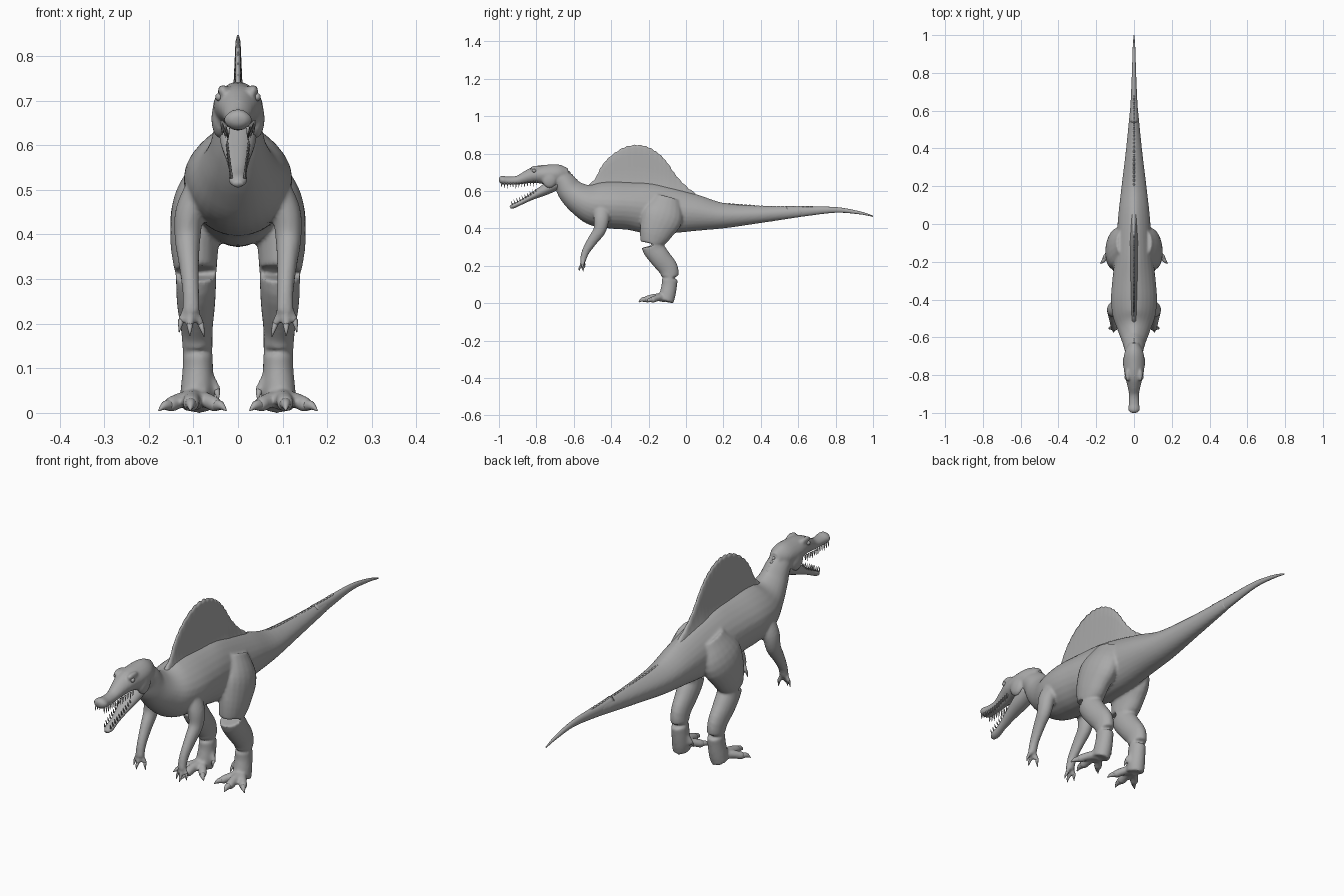
import bpy, bmesh, math
from mathutils import Vector

cube = bpy.data.objects.get("Cube")
if cube:
    bpy.data.objects.remove(cube)

grey = bpy.data.materials.new("skin grey")
grey.use_nodes = True
SKIN = (0.4, 0.4, 0.4, 1)
grey.diffuse_color = SKIN
bsdf = grey.node_tree.nodes["Principled BSDF"]
bsdf.inputs["Base Color"].default_value = SKIN
bsdf.inputs["Roughness"].default_value = 0.7


def finish(bm, name):
    bmesh.ops.recalc_face_normals(bm, faces=bm.faces)
    for f in bm.faces:
        f.smooth = True
    mesh = bpy.data.meshes.new(name)
    bm.to_mesh(mesh)
    bm.free()
    mesh.materials.append(grey)
    ob = bpy.data.objects.new(name, mesh)
    bpy.context.collection.objects.link(ob)
    return ob


def spline(rows, steps):
    """Smooth curve through rows of any length."""
    rows = [Vector(r) for r in rows]
    ext = [rows[0] * 2 - rows[1]] + rows + [rows[-1] * 2 - rows[-2]]
    out = []
    for a, b, c, d in zip(ext, ext[1:], ext[2:], ext[3:]):
        for i in range(steps):
            t = i / steps
            out.append(b + (c - a) * t / 2 + (a * 2 - b * 5 + c * 4 - d) * t * t / 2
                       + (b * 3 - a - c * 3 + d) * t ** 3 / 2)
    return out + [rows[-1]]


def loft(bm, rows, sides=20, steps=4, pinch=0.0):
    """Skin ellipses along a path; row = x, y, z, half width, half depth."""
    pts = spline(rows, steps)
    pos = [Vector(p[:3]) for p in pts]
    rings = []
    for i, p in enumerate(pts):
        t = (pos[min(i + 1, len(pos) - 1)] - pos[max(i - 1, 0)]).normalized()
        side = Vector((1, 0, 0))
        side = (side - t * side.dot(t)).normalized()
        up = side.cross(t)
        if up.z < 0:
            up.negate()
        ring = []
        for k in range(sides):
            a = math.tau * k / sides
            w = math.cos(a) * (1 - pinch * max(0, math.sin(a)) ** 2)
            ring.append(bm.verts.new(pos[i] + side * p[3] * w + up * p[4] * math.sin(a)))
        rings.append(ring)
    for a, b in zip(rings, rings[1:]):
        for k in range(sides):
            n = (k + 1) % sides
            bm.faces.new((a[k], a[n], b[n], b[k]))
    bm.faces.new(rings[0])
    bm.faces.new(rings[-1])


def path(rows, s=1):
    return [(s * r[0],) + tuple(r[1:]) for r in rows]


def digit(flesh, claws, start, tip, r, claw, s):
    """One toe or finger, with a curved claw at its end."""
    a, b, c = Vector(start), Vector(tip), Vector(claw)
    mid = a.lerp(b, 0.5) + Vector((0, 0, r * 0.3))
    loft(flesh, path([(*a, r * 1.3, r * 1.3), (*mid, r, r),
                      (*b, r * 0.95, r * 0.95), (*b.lerp(c, 0.3), r / 2, r / 2)], s), 12)
    bend = b.lerp(c, 0.5) + Vector((0, -r * 0.2, r * 0.25))
    loft(claws, path([(*b, r * 0.75, r * 0.75), (*bend, r * 0.5, r * 0.55),
                      (*c, r * 0.08, r * 0.08)], s), 8)


def spike(bm, base, tip, r):
    loft(bm, [(*base, r, r), (*Vector(base).lerp(tip, 0.6), r * 0.6, r * 0.6),
              (*tip, r * 0.1, r * 0.1)], 6, 1)


def ball(bm, centre, size):
    made = bmesh.ops.create_uvsphere(bm, u_segments=16, v_segments=10, radius=1)
    for v in made["verts"]:
        v.co = Vector(centre) + Vector(a * b for a, b in zip(v.co, size))


# Torso, neck and thick part of the tail
body = bmesh.new()
loft(body, [(0, .62, .49, .02, .028), (0, .4, .475, .042, .046), (0, .2, .468, .066, .068),
            (0, .05, .483, .083, .098), (0, -.08, .495, .093, .122), (0, -.2, .508, .104, .135),
            (0, -.3, .52, .115, .128), (0, -.4, .525, .122, .126), (0, -.49, .53, .112, .115),
            (0, -.56, .555, .086, .088), (0, -.615, .597, .064, .071),
            (0, -.65, .645, .053, .06), (0, -.69, .68, .046, .05)], 28, 5, .3)

# Skull and upper snout
loft(body, [(0, -.63, .69, .025, .032), (0, -.68, .69, .05, .052), (0, -.74, .688, .056, .053),
            (0, -.8, .688, .05, .046), (0, -.85, .675, .037, .035), (0, -.9, .658, .027, .024),
            (0, -.95, .655, .028, .022), (0, -.985, .658, .031, .023),
            (0, -1, .656, .016, .012)], 24, 4, .2)

# Legs, arms, brows and cheeks, mirrored left and right
claws = bmesh.new()
eyes = bmesh.new()
LEG = [(.055, -.1, .56, .04, .07), (.085, -.125, .47, .06, .11), (.097, -.16, .385, .055, .09),
       (.094, -.177, .305, .046, .062), (.094, -.14, .245, .043, .056),
       (.092, -.092, .18, .035, .052), (.09, -.088, .11, .034, .042),
       (.092, -.098, .05, .037, .043), (.096, -.108, .01, .036, .042)]
ARM = [(.08, -.45, .51, .035, .045), (.108, -.452, .45, .033, .042), (.113, -.462, .39, .029, .034),
       (.11, -.5, .335, .023, .028), (.106, -.537, .275, .019, .021), (.105, -.552, .225, .02, .016)]
for s in (1, -1):
    loft(body, path(LEG, s))
    loft(body, path(ARM, s), 16)
    ankle = (.098, -.115, .03)
    digit(body, claws, ankle, (.106, -.21, .021), .02, (.107, -.252, .006), s)
    digit(body, claws, ankle, (.152, -.18, .018), .018, (.178, -.208, .005), s)
    digit(body, claws, ankle, (.05, -.18, .018), .018, (.026, -.208, .005), s)
    digit(body, claws, (.066, -.095, .08), (.048, -.105, .05), .011, (.044, -.118, .028), s)
    wrist = (.105, -.55, .24)
    digit(body, claws, wrist, (.084, -.545, .2), .0095, (.076, -.55, .17), s)
    digit(body, claws, wrist, (.108, -.562, .198), .0095, (.108, -.572, .172), s)
    digit(body, claws, wrist, (.127, -.55, .208), .0095, (.132, -.555, .18), s)
    ball(body, (s * .034, -.8, .722), (.012, .035, .014))
    ball(body, (s * .04, -.73, .66), (.02, .04, .045))
    ball(eyes, (s * .043, -.812, .708), (.008, .011, .009))

# Blend the body into one continuous skin
skin = finish(body, "body")
remesh = skin.modifiers.new("blend", 'REMESH')
remesh.mode = 'VOXEL'
remesh.voxel_size = .006
remesh.use_smooth_shade = True
smooth = skin.modifiers.new("soften", 'SMOOTH')
smooth.factor = .5
smooth.iterations = 5
finish(claws, "claws")
finish(eyes, "eyes")

# Thin end of the tail
tip = bmesh.new()
loft(tip, [(0, .54, .486, .024, .034), (0, .62, .49, .019, .027), (0, .8, .499, .011, .015),
           (0, .93, .483, .007, .008), (0, 1, .465, .002, .003)], 16, 5)
finish(tip, "tail_tip")

# Open lower jaw
jaw = bmesh.new()
loft(jaw, [(0, -.69, .645, .042, .038), (0, -.75, .609, .04, .03), (0, -.82, .573, .028, .019),
           (0, -.88, .54, .019, .013), (0, -.92, .521, .02, .013), (0, -.94, .512, .01, .007)], 20)
finish(jaw, "lower_jaw")

# Teeth along both jaws
teeth = bmesh.new()
for s in (1, -1):
    for i in range(13):
        t = i / 12
        y = -.8 - .185 * t
        x = s * (.036 - .014 * min(1, t * 1.6))
        z = .655 - .013 * min(1, t * 2)
        spike(teeth, (x, y, z), (x, y - .002, z - .026 - .004 * math.sin(i * 2)), .004)
    for i in range(10):
        t = i / 9
        y, z = -.8 - .128 * t, .592 - .066 * t
        x = s * (.024 - .009 * t)
        spike(teeth, (x, y, z), (x, y - .008, z + .022), .0035)
finish(teeth, "teeth")

# Tall back sail with a scalloped rim
sail = bmesh.new()
rim = spline([(-.55, .61), (-.49, .66), (-.45, .733), (-.4, .788), (-.33, .832), (-.26, .845),
              (-.2, .832), (-.145, .798), (-.1, .75), (-.05, .678), (.015, .612),
              (.1, .56), (.2, .53)], 10)
LEVELS = (0, .2, .4, .6, .8, .95, 1)
columns = []
for i, (y, top) in enumerate(rim):
    top += .005 * abs(math.sin(i * math.pi / 5)) - .002
    low = .56 - max(0, y + .1) * .3
    low = min(low, top - .02)
    right, left = [], []
    for f in LEVELS:
        z = low + (top - low) * f
        w = .005 + .013 * (1 - f) + .022 * max(0, 1 - (z - low) / .12) ** 2
        w *= min(1, .3 + (top - low) / .12) * (.4 if f == 1 else 1)
        right.append(sail.verts.new((w, y, z)))
        left.append(sail.verts.new((-w, y, z)))
    columns.append(right + left[::-1])
for a, b in zip(columns, columns[1:]):
    for k in range(len(a)):
        n = (k + 1) % len(a)
        sail.faces.new((a[k], a[n], b[n], b[k]))
sail.faces.new(columns[0])
sail.faces.new(columns[-1])
finish(sail, "back_sail")

# Low ridge scales down the tail and the nape
scales = bmesh.new()
for i in range(26):
    y = .12 + .022 * i
    ball(scales, (0, y, .535 - .022 * min(1, (y - .12) / .3)), (.006, .012, .008))
for i in range(5):
    ball(scales, (0, -.575 - .013 * i, .642 + .014 * i), (.007, .009, .008))
finish(scales, "ridge_scales")
